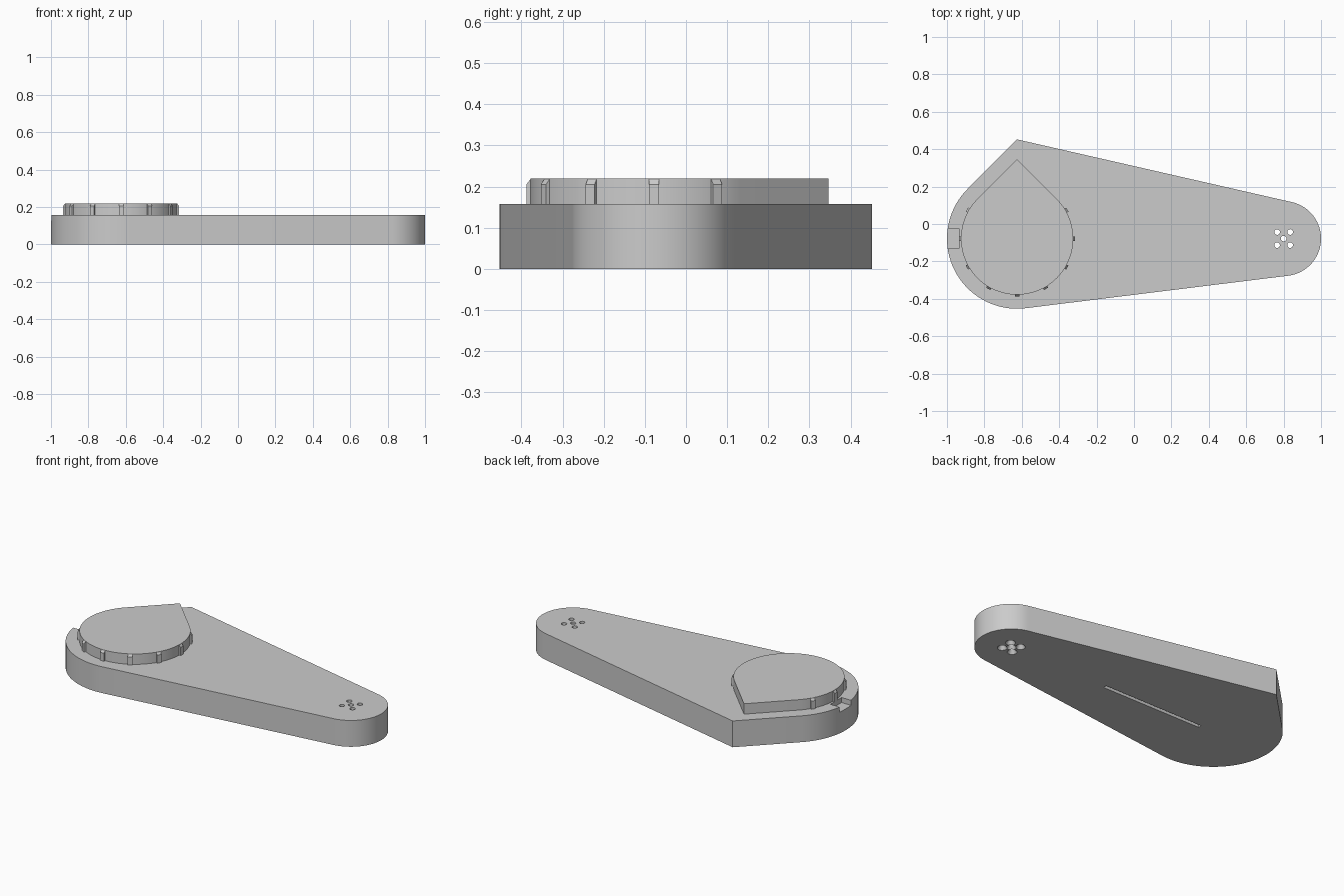
import bpy, bmesh, math
from mathutils import Matrix, Vector
from mathutils.geometry import convex_hull_2d

cube = bpy.data.objects.get("Cube")
if cube:
    bpy.data.objects.remove(cube, do_unlink=True)

CY = -0.078            # centre line of the arm
BIG = (-0.625, CY)     # centre of the wide end
TIP = (0.8, CY)        # centre of the narrow end
BODY_TOP, LID_TOP = 0.157, 0.219

grey = bpy.data.materials.new("light_grey")
grey.use_nodes = True
grey.diffuse_color = (0.6, 0.6, 0.6, 1)
grey.node_tree.nodes["Principled BSDF"].inputs["Base Color"].default_value = (0.6, 0.6, 0.6, 1)


def finish(name, bm):
    bmesh.ops.recalc_face_normals(bm, faces=bm.faces)
    mesh = bpy.data.meshes.new(name)
    bm.to_mesh(mesh)
    bm.free()
    mesh.materials.append(grey)
    obj = bpy.data.objects.new(name, mesh)
    bpy.context.collection.objects.link(obj)
    return obj


def circle(centre, r, n=96):
    return [Vector((centre[0] + r * math.cos(math.tau * i / n),
                    centre[1] + r * math.sin(math.tau * i / n))) for i in range(n)]


def hull_prism(name, points, z0, z1):
    """Extrude the convex outline around a set of points."""
    bm = bmesh.new()
    ring = [bm.verts.new((*points[i], z0)) for i in convex_hull_2d(points)]
    face = bm.faces.new(ring)
    out = bmesh.ops.extrude_face_region(bm, geom=[face])
    top = [v for v in out["geom"] if isinstance(v, bmesh.types.BMVert)]
    bmesh.ops.translate(bm, verts=top, vec=(0, 0, z1 - z0))
    return finish(name, bm)


def box(name, lo, hi):
    return hull_prism(name, [Vector((x, y)) for x in (lo[0], hi[0]) for y in (lo[1], hi[1])],
                      lo[2], hi[2])


def lathe(name, centre, profile, n=24):
    """Closed solid of revolution from (radius, height) pairs."""
    bm = bmesh.new()
    rings = [[bm.verts.new((*p, z)) for p in circle(centre, r, n)] for r, z in profile]
    for a, b in zip(rings, rings[1:]):
        for i in range(n):
            j = (i + 1) % n
            bm.faces.new((a[i], a[j], b[j], b[i]))
    bm.faces.new(rings[0])
    bm.faces.new(rings[-1])
    return finish(name, bm)


def select_only(obj):
    bpy.ops.object.select_all(action="DESELECT")
    obj.select_set(True)
    bpy.context.view_layer.objects.active = obj


def cut(target, cutter):
    mod = target.modifiers.new("cut", "BOOLEAN")
    mod.operation = "DIFFERENCE"
    mod.solver = "EXACT"
    mod.object = cutter
    select_only(target)
    bpy.ops.object.modifier_apply(modifier=mod.name)
    bpy.data.objects.remove(cutter, do_unlink=True)


def teardrop(r):
    # circle with a square corner pointing to the back
    return circle(BIG, r) + [Vector((BIG[0], CY + r * math.sqrt(2)))]


# Body: wide teardrop end tapering to a round tip
body = hull_prism("body", teardrop(0.375) + circle(TIP, 0.2), 0, BODY_TOP)

# Side notch and underside slot
cut(body, box("notch_cutter", (-1.1, CY - 0.053, BODY_TOP - 0.03), (-0.935, CY + 0.053, 0.3)))
cut(body, box("slot_cutter", (-0.53, CY - 0.011, -0.1), (0.14, CY + 0.011, 0.03)))

# Five through holes, flared underneath
for dx, dy in ((0, 0), (1, 1), (1, -1), (-1, 1), (-1, -1)):
    spot = (TIP[0] + dx * 0.035, CY + dy * 0.035)
    cut(body, lathe("hole_cutter", spot,
                    [(0.027, -0.05), (0.027, 0), (0.015, 0.02), (0.015, 0.3)]))

# Raised lid
lid = hull_prism("lid", teardrop(0.3), BODY_TOP, LID_TOP)

# Grip ribs around the round part of the lid
parts = [body, lid]
profile = [(0.292, BODY_TOP), (0.31, BODY_TOP), (0.31, LID_TOP - 0.014),
           (0.3, LID_TOP - 0.001), (0.292, LID_TOP - 0.001)]
for k in range(9):
    bm = bmesh.new()
    face = bm.faces.new([bm.verts.new((r, -0.0125, z)) for r, z in profile])
    out = bmesh.ops.extrude_face_region(bm, geom=[face])
    bmesh.ops.translate(bm, vec=(0, 0.025, 0),
                        verts=[v for v in out["geom"] if isinstance(v, bmesh.types.BMVert)])
    turn = Matrix.Rotation(math.radians(150 + 30 * k), 4, "Z")
    bm.transform(Matrix.Translation((*BIG, 0)) @ turn)
    parts.append(finish(f"grip_rib_{k + 1}", bm))

for part in parts:
    select_only(part)
    bpy.ops.object.shade_smooth_by_angle(angle=math.radians(25))
